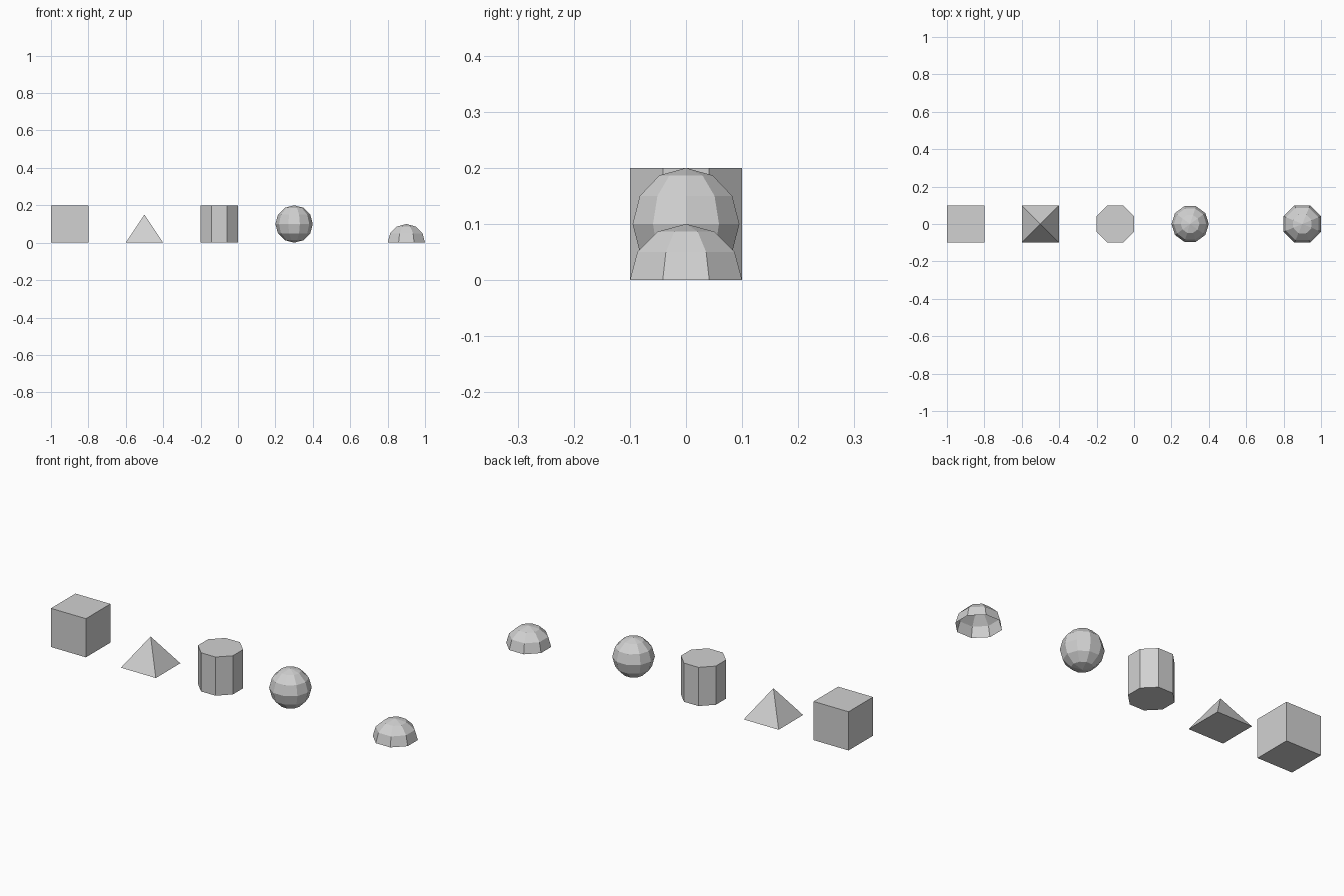
import bpy
import bmesh
from math import cos, pi, radians, sqrt
from mathutils import Matrix

cube = bpy.data.objects.get("Cube")
if cube:
    bpy.data.objects.remove(cube, do_unlink=True)

GREY = (0.64, 0.64, 0.64, 1)
grey = bpy.data.materials.new("plain grey")
grey.use_nodes = True
grey.diffuse_color = GREY
grey.node_tree.nodes["Principled BSDF"].inputs["Base Color"].default_value = GREY

R = 0.1                    # half width of every solid
OCT = R / cos(pi / 8)      # corner radius of an octagon that wide


def add_solid(name, bm, x, z, turn=0):
    """Turn a bmesh about z, place it and make it a flat-shaded object."""
    bm.transform(Matrix.Rotation(radians(turn), 4, "Z"))
    mesh = bpy.data.meshes.new(name)
    bm.to_mesh(mesh)
    bm.free()
    mesh.materials.append(grey)
    obj = bpy.data.objects.new(name, mesh)
    obj.location = (x, 0, z)
    bpy.context.collection.objects.link(obj)


# Box
bm = bmesh.new()
bmesh.ops.create_cube(bm, size=2 * R)
add_solid("box", bm, -0.9, R)

# Square pyramid
bm = bmesh.new()
bmesh.ops.create_cone(bm, cap_ends=True, segments=4, radius1=R * sqrt(2),
                      radius2=0, depth=0.15)
bmesh.ops.remove_doubles(bm, verts=bm.verts, dist=0.0001)
add_solid("pyramid", bm, -0.5, 0.075, 45)

# Eight-sided cylinder, flat sides on the axes
bm = bmesh.new()
bmesh.ops.create_cone(bm, cap_ends=True, segments=8, radius1=OCT,
                      radius2=OCT, depth=2 * R)
add_solid("cylinder", bm, -0.1, R, 22.5)

# Ball, with corners on the x axis
bm = bmesh.new()
bmesh.ops.create_uvsphere(bm, u_segments=10, v_segments=6, radius=R)
add_solid("ball", bm, 0.3, R, 90)

# Open dome: the upper half of an eight-sided ball
bm = bmesh.new()
bmesh.ops.create_uvsphere(bm, u_segments=8, v_segments=6, radius=R)
lower = [v for v in bm.verts if v.co.z < -0.001]
bmesh.ops.delete(bm, geom=lower, context="VERTS")
bmesh.ops.scale(bm, vec=(OCT / R, OCT / R, 1), verts=bm.verts)
add_solid("dome", bm, 0.9, 0, 22.5)
